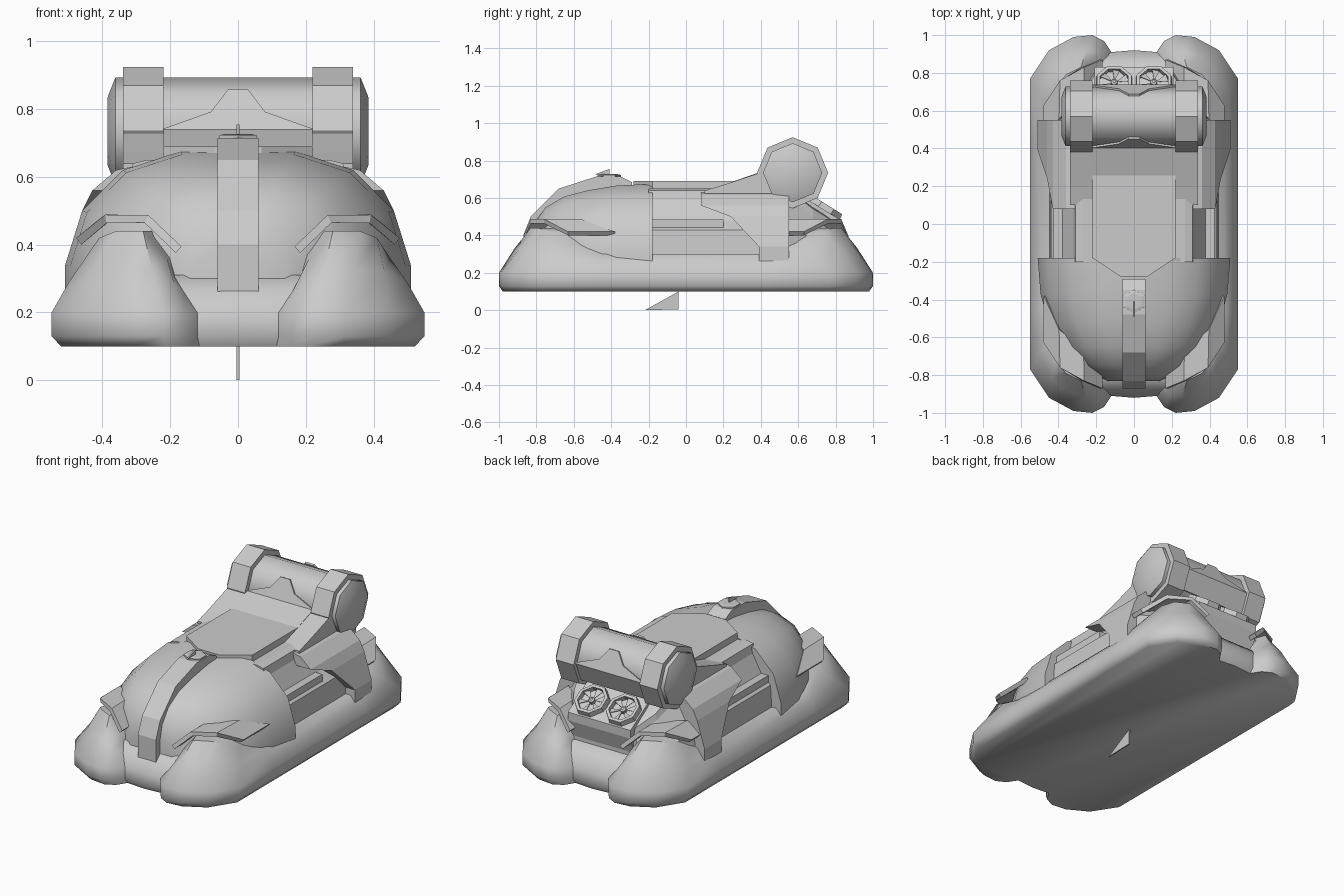
import bpy, bmesh, math
from mathutils import Matrix, Vector

if "Cube" in bpy.data.objects:
    bpy.data.objects.remove(bpy.data.objects["Cube"])


def build(name, verts, faces, smooth=0, mirror=False, thick=0):
    me = bpy.data.meshes.new(name)
    me.from_pydata([tuple(v) for v in verts], [], faces)
    bm = bmesh.new()
    bm.from_mesh(me)
    bmesh.ops.remove_doubles(bm, verts=bm.verts, dist=1e-5)
    bmesh.ops.recalc_face_normals(bm, faces=bm.faces)
    bm.to_mesh(me)
    bm.free()
    ob = bpy.data.objects.new(name, me)
    bpy.context.collection.objects.link(ob)
    if smooth:
        bpy.ops.object.select_all(action='DESELECT')
        ob.select_set(True)
        bpy.context.view_layer.objects.active = ob
        bpy.ops.object.shade_smooth_by_angle(angle=math.radians(smooth))
    if thick:
        m = ob.modifiers.new("thickness", 'SOLIDIFY')
        m.thickness, m.offset = thick, 0
    if mirror:
        ob.modifiers.new("mirror", 'MIRROR')
    return ob


def loft(name, rings, cyclic=True, cap='ngon', **kw):
    n = len(rings[0])
    verts = [p for r in rings for p in r]
    faces = []
    for i in range(len(rings) - 1):
        for j in range(n if cyclic else n - 1):
            k = (j + 1) % n
            faces.append((i*n + j, i*n + k, (i+1)*n + k, (i+1)*n + j))
    for b in (0, (len(rings) - 1) * n):
        if cap == 'ngon':
            faces.append(tuple(range(b, b + n)))
        elif cap == 'strip':
            faces += [(b + k, b + k + 1, b + n - 2 - k, b + n - 1 - k) for k in range(n // 2 - 1)]
    return build(name, verts, faces, **kw)


def prism(name, yz, x0, x1, **kw):
    return loft(name, [[(x, y, z) for y, z in yz] for x in (x0, x1)], **kw)


def revolve(name, prof, n, mat, loop=False, **kw):
    if loop:
        prof = prof + prof[:1]
    rings = [[mat @ Vector((r * math.cos(2*math.pi*k/n), r * math.sin(2*math.pi*k/n), h))
              for k in range(n)] for r, h in prof]
    return loft(name, rings, cap=None if loop else 'ngon', **kw)


def full(half):
    return half + [(-x, z) for x, z in reversed(half)]


# Inflated skirt: quarter outline (x, y, top x, top y, top z)
q = [(0, -.92, 0, -.82, .31), (.12, -.91, .19, -.82, .31), (.16, -.97, .21, -.83, .36),
     (.22, -1, .28, -.83, .44), (.32, -.99, .36, -.79, .44), (.45, -.92, .41, -.73, .42),
     (.55, -.77, .45, -.62, .36), (.55, -.45, .48, -.45, .30)]
right = q + [(x, -y, tx, -ty, tz) for x, y, tx, ty, tz in reversed(q)]
outline = right + [(-x, y, -tx, ty, tz) for x, y, tx, ty, tz in reversed(right[1:-1])]


def mid(p, t, g):
    x, y, tx, ty, tz = p
    return ((x + (tx - x) * t) * g, (y + (ty - y) * t) * g, .2 + (tz - .2) * t)


loft("skirt", [
    [(p[0] * .95, p[1] * .98, .10) for p in outline],
    [(p[0], p[1], .13) for p in outline],
    [(p[0], p[1], .20) for p in outline],
    [mid(p, .55, 1.01) for p in outline],
    [p[2:] for p in outline],
    [(p[2] * .6, p[3] * .6, p[4]) for p in outline]], smooth=50)

# Front dome
sec = full([(.51, .26), (.51, .34), (.46, .50), (.34, .62), (.17, .675)])
dome = [(-.18, 1, 1), (-.37, .97, .98), (-.52, .89, .92), (-.65, .76, .84),
        (-.75, .59, .70), (-.81, .36, .50), (-.83, .28, .32)]
loft("front_dome", [[(x * sx, y, .26 + (z - .26) * sz) for x, z in sec] for y, sx, sz in dome],
     cap='strip', smooth=35)

# Inner hull with stepped sides, tapering behind
inner = full([(.45, .26), (.44, .43), (.38, .48), (.32, .59), (.31, .64), (.27, .65), (.22, .65)])
loft("inner_hull", [[(x * sx, y, .26 + (z - .26) * sz) for x, z in inner] for y, sx, sz in
     [(-.2, 1, 1), (.55, 1, 1), (.68, .88, .74), (.80, .65, .55)]], cap='strip')

# Rear side shell with slanted front edge
rear = full([(.51, .26), (.51, .34), (.46, .50), (.43, .56), (.36, .62), (.22, .65)])
edge = [.39, .39, .24, .08, .08, .08]
edge += edge[::-1]
loft("rear_shell", [[(x, y, z) for (x, z), y in zip(rear, edge)],
                    [(x, .55, z) for x, z in rear]], cap='strip')

# Sill pads in the side recess
prism("recess_frame", [(-.18, .44), (.2, .44), (.2, .485), (-.18, .485)], .36, .425, mirror=True)

# Deck plate and ramp
plan = [(.22, .3), (.22, -.18), (.07, -.28)]
plan += [(-x, y) for x, y in reversed(plan)]
loft("deck", [[(x, y, z) for x, y in plan] for z in (.63, .69)])
prism("deck_ramp", [(.25, .688), (.40, .74), (.5, .74), (.5, .6), (.25, .6)], -.22, .22)
prism("drum_arm", [(.10, .6), (.10, .64), (.2, .67), (.38, .73), (.5, .73), (.5, .56), (.38, .6)],
      .22, .34, mirror=True)

# Centre strip over the dome
prism("nose_strip", [(-.87, .26), (-.87, .40), (-.83, .50), (-.68, .65), (-.48, .715), (-.35, .715),
                     (-.29, .685), (-.29, .6), (-.62, .5), (-.76, .38), (-.80, .26)], -.06, .06)

# Corner flaps arched over the skirt lobes: (x, z, outer y, inner y)
flap = [(.47, .41, .63, .38), (.39, .476, .76, .56), (.27, .476, .83, .66), (.175, .385, .87, .76)]
for label, s in (("front", -1), ("rear", 1)):
    loft(label + "_flap", [[(x, s * o, z) for x, z, o, i in flap], [(x, s * i, z) for x, z, o, i in flap]],
         cyclic=False, cap=None, thick=.025, mirror=True)

# Drum with octagonal clamps
axis = Matrix.Translation((0, .57, .735)) @ Matrix.Rotation(math.pi / 2, 4, 'Y')
revolve("drum", [(.10, -.385), (.158, -.362), (.158, .362), (.10, .385)], 8, axis, smooth=46)
revolve("drum_clamp", [(.19, .22), (.19, .34)], 8, axis, mirror=True)

# Peaked saddles in front of and behind the drum
peak = [(.22, .74), (.08, .79), (.03, .855)]
peak += [(-x, z) for x, z in reversed(peak)]
for label, s in (("front", -1), ("rear", 1)):
    loft(label + "_saddle", [[(x, .57 + s * .115, .62) for x, z in peak],
                             [(x, .57 + s * .163, .735) for x, z in peak],
                             [(x, .57 + s * (.163 - (z - .735) * .41), z) for x, z in peak]],
         cyclic=False, cap=None, thick=.012)

# Fan housing and twin fans
prism("fan_housing", [(.5, .64), (.62, .61), (.83, .48), (.83, .43), (.79, .30), (.5, .30)], -.21, .21)
for s in (-1, 1):
    m = Matrix.Translation((s * .105, .745, .54)) @ Matrix.Rotation(math.radians(-32), 4, 'X') \
        @ Matrix.Rotation(math.pi / 8, 4, 'Z')
    revolve("fan_ring", [(.105, -.02), (.098, .025), (.08, .025), (.08, -.02)], 8, m, loop=True)
    revolve("fan_hub", [(.018, -.01), (.018, .015), (.008, .022)], 8, m)
    v, f = [], []
    for k in range(6):
        a = k * math.pi / 3
        v += [m @ Vector((r * math.cos(a + d), r * math.sin(a + d), h))
              for r, d, h in ((.012, 0, .005), (.078, -.25, .003), (.078, .25, .015))]
        f.append((3*k, 3*k + 1, 3*k + 2))
    build("fan_blades", v, f, thick=.003)

# Hexagonal nose hatch and small fins
revolve("nose_hatch", [(.063, -.01), (.063, .008), (.045, .012)], 6,
        Matrix.Translation((0, -.41, .715)) @ Matrix.Rotation(math.pi / 2, 4, 'Z'))
prism("nose_fin", [(-.49, .725), (-.41, .755), (-.41, .72)], -.004, .004)
prism("belly_fin", [(-.22, 0), (-.04, .1), (-.04, .005)], -.004, .004)
